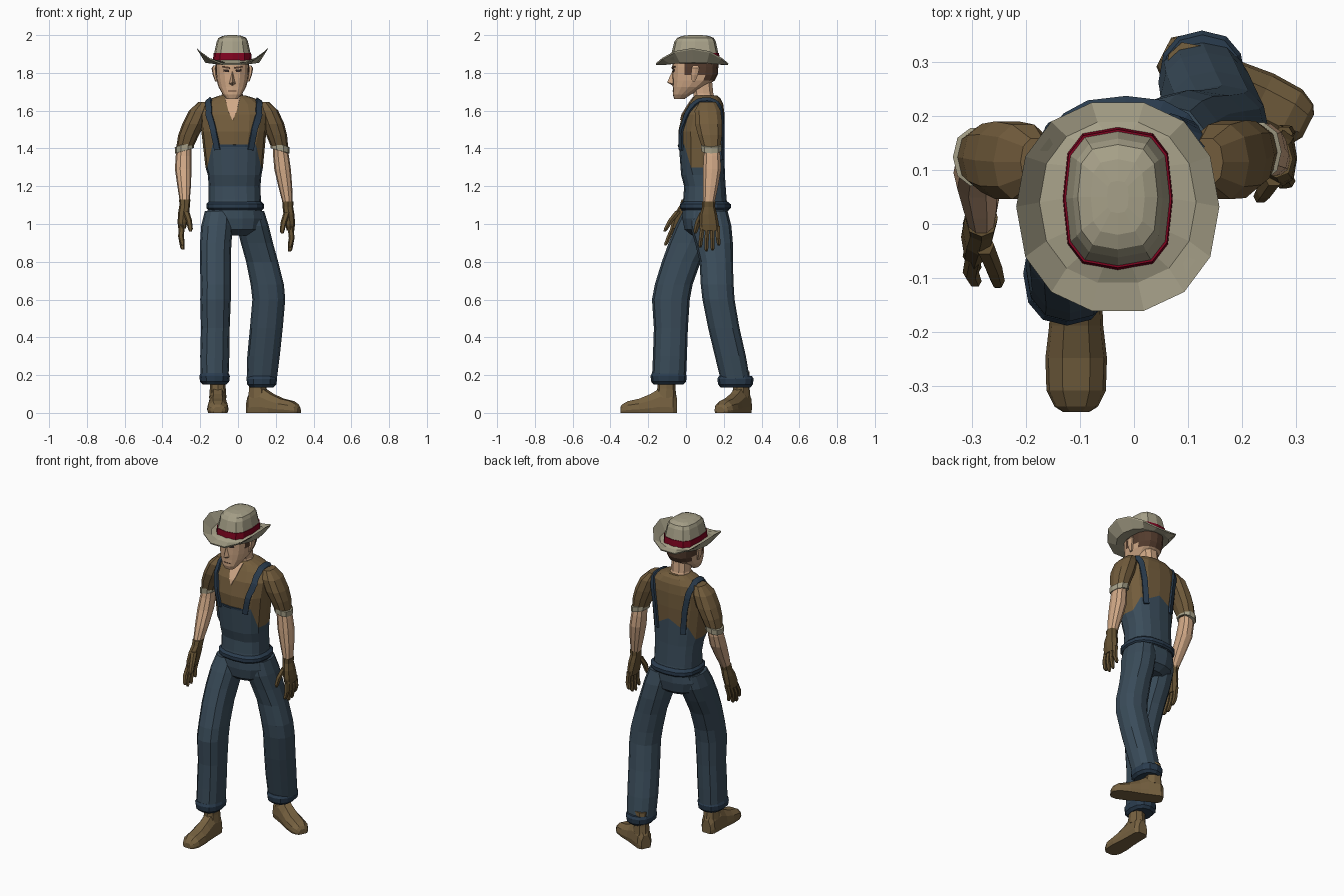
import bpy, math
from mathutils import Vector
from mathutils.bvhtree import BVHTree


def material(name, rgb):
    m = bpy.data.materials.new(name)
    m.diffuse_color = [(v / 255 / 12.92 if v < 10 else ((v / 255 + .055) / 1.055) ** 2.4) for v in rgb] + [1]
    return m


DENIM = material("denim", (58, 76, 90))
TRIM = material("dark denim", (42, 60, 78))
SHIRT = material("brown shirt", (114, 92, 60))
SKIN = material("skin", (208, 168, 134))
LEATHER = material("boot leather", (118, 97, 64))
GLOVE = material("glove leather", (100, 81, 50))
HAT = material("hat felt", (166, 160, 136))
BAND = material("red band", (128, 4, 32))
HAIR = material("dark hair", (84, 60, 46))
DARK = material("eye dark", (48, 36, 32))


def mesh(name, verts, faces, *mats):
    me = bpy.data.meshes.new(name)
    me.from_pydata(verts, [], faces)
    for m in mats:
        me.materials.append(m)
    ob = bpy.data.objects.new(name, me)
    bpy.context.collection.objects.link(ob)
    return ob


def skin_rings(name, rings, *mats):
    """Join equal rings of points into a capped solid."""
    n = len(rings[0])
    faces = [(k * n + i, k * n + (i + 1) % n, (k + 1) * n + (i + 1) % n, (k + 1) * n + i)
             for k in range(len(rings) - 1) for i in range(n)]
    faces += [tuple(range(n))[::-1], tuple(range(len(rings) * n - n, len(rings) * n))]
    return mesh(name, [p for r in rings for p in r], faces, *mats)


def loft(name, rows, *mats, n=10, p=.85):
    """Rows are x, y, z, half width, half depth and an optional height rule, listed bottom up."""
    if rows[0][2] > rows[-1][2]:
        rows = rows[::-1]
    rings = []
    for x, y, z, a, b, *lift in rows:
        ring = []
        for i in range(n):
            c, s = math.cos(math.tau * i / n), math.sin(math.tau * i / n)
            ring.append((x + a * math.copysign(abs(c) ** p, c), y + b * math.copysign(abs(s) ** p, s),
                         z + (lift[0](c, s) if lift else 0)))
        rings.append(ring)
    return skin_rings(name, rings, *mats)


def paint(ob, rule):
    for f in ob.data.polygons:
        f.material_index = rule(f.center, f)


def strip(name, path, widths, mat, tree, up=.008):
    """Flat band laid on a surface."""
    pts, ws = [], []
    for k in range(len(path) - 1):
        for j in range(4):
            pts.append(Vector(path[k]).lerp(Vector(path[k + 1]), j / 4))
            ws.append(widths[k] + (widths[k + 1] - widths[k]) * j / 4)
    pts.append(Vector(path[-1]))
    ws.append(widths[-1])
    hits = [tree.find_nearest(q)[:2] for q in pts]
    rings = []
    for k, (q, nor) in enumerate(hits):
        t = hits[min(k + 1, len(hits) - 1)][0] - hits[max(k - 1, 0)][0]
        side = t.cross(nor).normalized() * ws[k]
        rings.append([])
        for sgn in (-1, 1):
            e, en = tree.find_nearest(q + side * sgn)[:2]
            rings[-1] += [e + en * (up if sgn < 0 else -.006), e + en * (-.006 if sgn < 0 else up)]
    return skin_rings(name, rings, mat)


# Torso: bib edge is one ring that rises at the front and back
bib = lambda c, s: .12 if s < -.7 else (.08 + .04 * (s > .95) if s > .7 else 0)
torso = loft("torso", [
    (-.015, .10, 1.07, .142, .125), (-.017, .10, 1.13, .138, .115), (-.018, .10, 1.2, .137, .11),
    (-.018, .09, 1.26, .142, .116), (-.02, .082, 1.30, .152, .12, bib), (-.022, .082, 1.49, .172, .123),
    (-.022, .092, 1.58, .178, .112), (-.022, .105, 1.635, .158, .092), (-.025, .108, 1.665, .115, .075),
    (-.028, .105, 1.68, .07, .06)], DENIM, SHIRT, n=16, p=.8)
paint(torso, lambda c, f: int(f.index >= 64 and f.normal.z > -.9))
tree = BVHTree.FromPolygons([v.co.copy() for v in torso.data.vertices],
                            [tuple(f.vertices) for f in torso.data.polygons])
for sgn, side in ((-1, "right"), (1, "left")):
    path = [(-.022 + sgn * d, y, z) for d, y, z in (
        (.10, -.05, 1.39), (.115, -.04, 1.5), (.138, -.01, 1.59), (.14, .06, 1.665), (.138, .13, 1.665),
        (.128, .2, 1.6), (.11, .21, 1.48), (.10, .21, 1.34))]
    strip("strap_" + side, path, [.016] * 8, TRIM, tree, .011)
strip("bib_hem", [(-.135, -.05, 1.413), (.095, -.05, 1.413)], [.006, .006], TRIM, tree, .006)
strip("open_collar", [(-.03, -.05, 1.555), (-.03, -.03, 1.6), (-.03, .03, 1.675)], [.002, .02, .04], SKIN, tree, .005)
loft("waist_hem", [(-.015, .102, 1.075, .143, .126), (-.015, .102, 1.085, .153, .135),
                   (-.015, .102, 1.105, .153, .135), (-.016, .102, 1.12, .138, .116)], TRIM, n=16, p=.8)

# Trousers
loft("pelvis", [(-.015, .1, .94, .09, .07), (-.017, .1, .97, .14, .11), (-.018, .1, 1.03, .155, .122),
                (-.016, .1, 1.09, .14, .122)], DENIM, n=14)
loft("trouser_right", [
    (-.10, .085, 1.07, .075, .1), (-.11, .06, .99, .085, .115), (-.118, .02, .9, .083, .112),
    (-.12, -.025, .8, .082, .103), (-.118, -.065, .68, .08, .1), (-.119, -.08, .6, .081, .1),
    (-.12, -.08, .45, .076, .09), (-.123, -.085, .3, .077, .09), (-.124, -.09, .19, .074, .09)], DENIM, n=12)
loft("trouser_left", [
    (.06, .12, 1.07, .078, .1), (.078, .13, .99, .085, .11), (.1, .148, .9, .085, .1),
    (.128, .16, .8, .085, .088), (.155, .165, .68, .088, .087), (.163, .172, .6, .087, .085),
    (.15, .2, .45, .087, .083), (.135, .235, .3, .086, .082), (.126, .26, .18, .08, .078)], DENIM, n=12)
for side, x, y, z in (("right", -.124, -.092, .165), ("left", .126, .262, .15)):
    loft("hem_" + side, [(x, y, z - .015, .062, .078), (x, y, z, .077, .092), (x, y, z + .03, .081, .096),
                         (x, y, z + .045, .074, .088)], TRIM, n=12)

# Boots: cross-sections from heel to toe, then turned into place
for side, x, y, turn in (("right", -.107, -.048, 0), ("left", .055, .318, math.radians(63))):
    rings = []
    for d, w, h in ((0, .03, .08), (.02, .046, .115), (.09, .048, .13), (.14, .05, .1),
                    (.2, .057, .075), (.26, .055, .062), (.29, .04, .045), (.3, .024, .03)):
        rings.append([(w * u, -d, .003 + h * v) for u, v in (
            (-.9, 0), (.9, 0), (1, .25), (.9, .65), (.45, 1), (-.45, 1), (-.9, .65), (-1, .25))])
    boot = skin_rings("boot_" + side, rings, LEATHER)
    shaft = loft("boot_shaft_" + side, [(0, -.058, .08, .046, .056), (0, -.056, .13, .042, .048),
                                        (0, -.056, .22, .042, .046)], LEATHER, n=8)
    for ob in (boot, shaft):
        ob.location = (x, y, -.003 if ob is boot else 0)
        ob.rotation_euler.z = turn

# Sleeves, cuffs and forearms
arms = {
    "right": ([(-.18, .115, 1.645, .03, .045), (-.205, .115, 1.6, .055, .072), (-.235, .118, 1.53, .06, .075),
               (-.262, .122, 1.47, .055, .066), (-.284, .124, 1.4, .044, .05)],
              [(-.283, .123, 1.43, .035, .04), (-.288, .115, 1.36, .042, .046), (-.29, .095, 1.29, .044, .048),
               (-.285, .05, 1.2, .036, .042), (-.282, .005, 1.11, .025, .03)]),
    "left": ([(.135, .115, 1.645, .03, .045), (.158, .115, 1.6, .055, .072), (.185, .12, 1.53, .06, .075),
              (.205, .127, 1.47, .055, .066), (.222, .134, 1.4, .044, .05)],
             [(.22, .134, 1.43, .035, .04), (.228, .138, 1.36, .042, .046), (.236, .138, 1.29, .044, .05),
              (.25, .13, 1.2, .037, .042), (.264, .12, 1.1, .025, .03)])}
for side, (sleeve, forearm) in arms.items():
    out = -1 if side == "right" else 1
    loft("sleeve_" + side, sleeve, SHIRT)
    x, y, z = sleeve[-1][:3]
    slant = lambda c, s: -.014 * c * out
    loft("sleeve_cuff_" + side, [(x, y, z - .012, .036, .042, slant), (x, y, z - .012, .05, .055, slant),
                                 (x, y, z + .02, .051, .056, slant), (x, y, z + .025, .04, .046, slant)], HAT)
    loft("forearm_" + side, forearm, SKIN)

    # Glove: cuff, palm, four fingers and a thumb
    wx, wy, wz = forearm[-1][:3]
    lean = -.33 if side == "right" else -.02
    at = lambda dx, dy, dz, a, b: (wx + out * dx, wy + dy - lean * dz, wz + dz, a, b)
    loft("glove_palm_" + side, [at(0, 0, .02, .03, .035), at(0, 0, -.01, .028, .034), at(.006, 0, -.05, .029, .046),
                                at(.012, .004, -.1, .026, .052), at(.014, .006, -.135, .02, .05)], GLOVE, n=8)
    for k in range(4):
        dy, tip = -.032 + k * .026, (-.225, -.245, -.24, -.215)[k]
        loft(f"finger_{side}_{k + 1}", [at(.014, dy + .003, -.11, .016, .014), at(.02, dy * 1.15, -.175, .015, .013),
                                        at(.012, dy * 1.25, tip + .01, .012, .011), at(.009, dy * 1.25, tip, .007, .006)],
             GLOVE, n=6)
    loft("thumb_" + side, [at(-.005, -.03, -.04, .018, .02), at(-.022, -.055, -.09, .016, .017),
                           at(-.03, -.066, -.135, .013, .013), at(-.03, -.068, -.15, .007, .007)], GLOVE, n=6)

# Head and neck
X = -.03
loft("neck", [(X, .1, 1.65, .068, .062), (X, .092, 1.69, .055, .055), (X, .08, 1.78, .055, .058)], SKIN)
head = loft("head", [
    (X, -.035, 1.662, .03, .027), (X, -.022, 1.685, .05, .048), (X, .015, 1.725, .073, .085),
    (X, .04, 1.76, .083, .112), (X, .048, 1.79, .087, .12), (X, .049, 1.83, .089, .122),
    (X, .05, 1.88, .088, .122)], SKIN, HAIR, n=16, p=.8)
paint(head, lambda c, f: int((c.y > .075 and c.z > 1.75) or (c.y > .0 and c.z > 1.8)))
mesh("nose", [(X, -.07, 1.815), (X - .018, -.066, 1.742), (X + .018, -.066, 1.742), (X, -.1, 1.75), (X, -.07, 1.732)],
     [(0, 1, 3), (0, 3, 2), (1, 4, 3), (4, 2, 3), (0, 2, 4, 1)], SKIN)
face = BVHTree.FromPolygons([v.co.copy() for v in head.data.vertices],
                            [tuple(f.vertices) for f in head.data.polygons])
for sgn, side in ((-1, "right"), (1, "left")):
    strip("eye_" + side, [(X + sgn * .022, -.09, 1.81), (X + sgn * .062, -.08, 1.813)], [.006, .006], DARK, face, .003)
    strip("brow_" + side, [(X + sgn * .016, -.09, 1.826), (X + sgn * .072, -.08, 1.834)], [.005, .004], HAIR, face, .005)
    loft("ear_" + side, [(X + sgn * .085, .04, 1.755, .006, .01), (X + sgn * .094, .045, 1.79, .01, .02),
                         (X + sgn * .098, .05, 1.825, .012, .024), (X + sgn * .092, .05, 1.84, .008, .014)], SKIN, n=6)
strip("mouth", [(X - .025, -.08, 1.704), (X + .025, -.08, 1.704)], [.002, .002], HAIR, face, .002)

# Hat: brim curls up at the sides
curl = lambda h: (lambda c, s: h * c * c)
brim = [(X, .05, 1.85, .085, .115), (X, .04, 1.842, .143, .15, curl(.012)), (X, .032, 1.838, .186, .195, curl(.085)),
        (X, .032, 1.846, .188, .197, curl(.085)), (X, .04, 1.855, .145, .152, curl(.012)), (X, .048, 1.872, .095, .125)]
loft("hat_brim", brim, HAT, n=14, p=.9)
loft("hat_crown", [(X, .047, 1.86, .1, .13), (X, .047, 1.905, .096, .124), (X, .048, 1.965, .083, .11),
                   (X, .05, 1.985, .074, .097), (X, .05, 1.996, .05, .07), (X, .05, 2.0, .02, .03)], HAT, n=12, p=.65)
loft("hat_band", [(X, .047, 1.866, .102, .132), (X, .047, 1.904, .1, .128)], BAND, n=12, p=.65)
